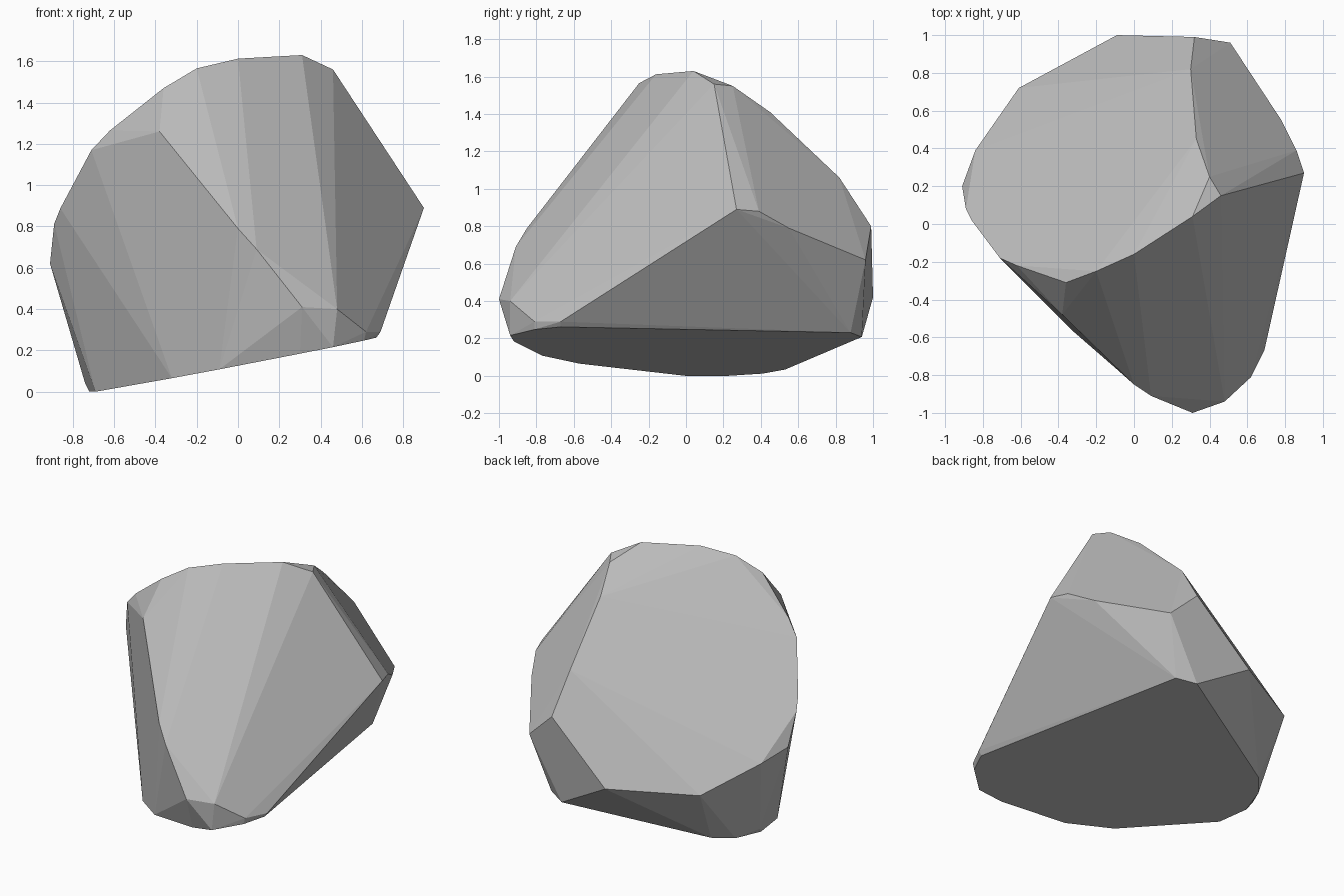
import bpy
import bmesh
import math

default_cube = bpy.data.objects.get("Cube")
if default_cube:
    bpy.data.objects.remove(default_cube, do_unlink=True)


def slope_height(x, y):
    """Height of the large cleaved slope on the back of the rock."""
    return 1.63 + 0.65 * (x - 0.31) - 0.92 * (y - 0.04)


def base_height(x, y):
    """Height of the slightly tilted underside."""
    return max(0.0, 0.2 * (x + 0.69) + 0.015 * y)


# Outline of the cleaved slope, seen from above
slope_outline = [
    (0.31, 0.04), (0, -0.16), (-0.2, -0.25), (-0.62, -0.22), (-0.71, -0.18),
    (-0.86, 0.02), (-0.89, 0.08), (-0.84, 0.39), (-0.61, 0.72),
]

# Outline of the underside, seen from above
base_outline = [
    (-0.69, 0), (-0.32, -0.57), (-0.09, -0.77), (0.3, -0.92), (0.46, -0.94),
    (0.61, -0.81), (0.67, -0.67), (0.4, 0.88), (0.28, 0.94), (-0.56, 0.53),
    (-0.66, 0.41), (-0.72, 0.22),
]

# Broken corners between the slope and the underside
front_corners = [
    (-0.36, -0.31, 1.47), (-0.38, -0.48, 1.26), (0, -0.85, 0.79),
    (0.09, -0.91, 0.69), (0.31, -1, 0.41), (0.48, -0.94, 0.4),
    (0.62, -0.81, 0.29), (0.69, -0.67, 0.29),
]
side_corners = [
    (0.46, 0.15, 1.56), (0.9, 0.27, 0.89), (0.86, 0.39, 0.88),
    (0.78, 0.55, 0.79), (0.51, 0.96, 0.62), (-0.91, 0.2, 0.62),
    (-0.74, 0.26, 0.04),
]
back_corners = [
    (0.4, 0.25, 1.55), (0.33, 0.45, 1.41), (0.3, 0.82, 1.06),
    (0.32, 0.99, 0.8), (-0.09, 1, 0.42),
]

corners = [(x, y, slope_height(x, y)) for x, y in slope_outline]
corners += [(x, y, base_height(x, y)) for x, y in base_outline]
corners += front_corners + side_corners + back_corners

# Wrap the corners in a convex shell and merge nearly flat facets
shell = bmesh.new()
for corner in corners:
    shell.verts.new(corner)
hull = bmesh.ops.convex_hull(shell, input=shell.verts[:])
loose = {item for key in ("geom_interior", "geom_unused") for item in hull[key]
         if isinstance(item, bmesh.types.BMVert) and item.is_valid}
bmesh.ops.delete(shell, geom=list(loose), context="VERTS")
bmesh.ops.dissolve_limit(shell, angle_limit=math.radians(4),
                         verts=shell.verts[:], edges=shell.edges[:])
bmesh.ops.recalc_face_normals(shell, faces=shell.faces[:])
for face in shell.faces:
    face.smooth = False

mesh = bpy.data.meshes.new("rock")
shell.to_mesh(mesh)
shell.free()
rock = bpy.data.objects.new("rock", mesh)
bpy.context.scene.collection.objects.link(rock)

# Plain stone colour
stone = bpy.data.materials.new("grey_stone")
stone.use_nodes = True
stone_colour = (0.5, 0.5, 0.5, 1)
stone.diffuse_color = stone_colour
for node in stone.node_tree.nodes:
    if node.type == "BSDF_PRINCIPLED":
        node.inputs["Base Color"].default_value = stone_colour
        node.inputs["Roughness"].default_value = 0.9
mesh.materials.append(stone)
